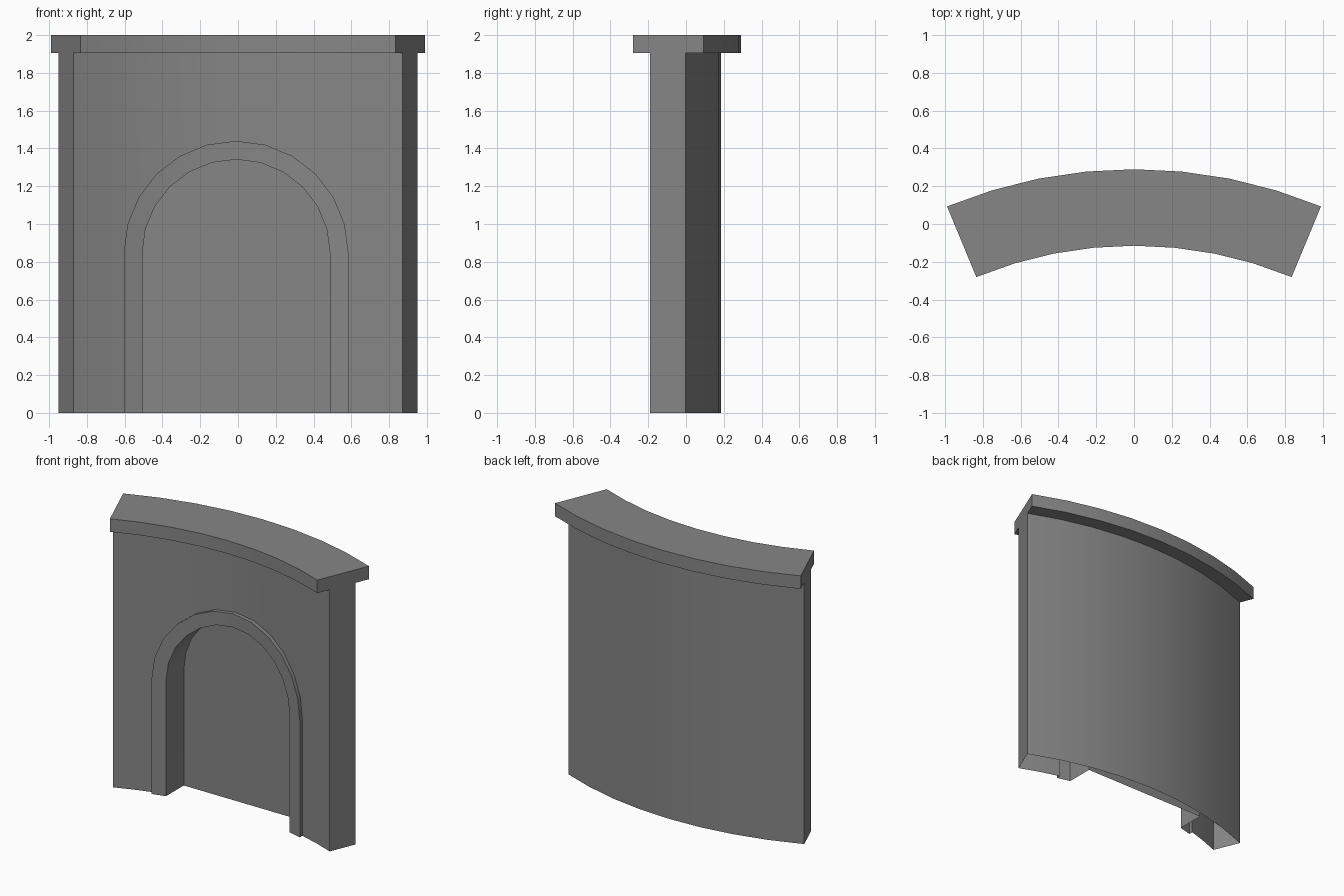
import bpy, bmesh, math

cube = bpy.data.objects.get("Cube")
if cube:
    bpy.data.objects.remove(cube)

CY = -2.297                      # centre of the curved wall's plan
HALF = math.radians(22.5)        # half of the sector angle
WALL_TOP = 1.905
WALL_IN, WALL_OUT, TRIM = 2.279, 2.483, 2.25
ARCH_X, ARCH_Z = -0.01, 0.845
RECESS_Y = 0.10

stone = bpy.data.materials.new("grey stone")
stone.use_nodes = True
grey = (0.24, 0.24, 0.24, 1)
stone.diffuse_color = grey
stone.node_tree.nodes["Principled BSDF"].inputs["Base Color"].default_value = grey


def arc(radius, z, start=-HALF, end=HALF, steps=8):
    angles = [start + (end - start) * i / steps for i in range(steps + 1)]
    return [(radius * math.sin(a), CY + radius * math.cos(a), z) for a in angles]


def on_curve(points, radius):
    return [(x, CY + math.sqrt(radius ** 2 - x * x), z) for x, z in points]


def arch(r, foot=True):
    pts = [(ARCH_X - r * math.cos(math.pi * i / 12), ARCH_Z + r * math.sin(math.pi * i / 12))
           for i in range(13)]
    return [(pts[0][0], 0)] + pts + [(pts[-1][0], 0)] if foot else pts


def raised(points, z):
    return [(p[0], p[1], z) for p in points]


def strip(bm, lower, upper):
    a = [bm.verts.new(p) for p in lower]
    b = [bm.verts.new(p) for p in upper]
    for i in range(len(a) - 1):
        bm.faces.new((a[i], a[i + 1], b[i + 1], b[i]))


def finish(bm, name):
    bmesh.ops.remove_doubles(bm, verts=bm.verts, dist=0.0005)
    mesh = bpy.data.meshes.new(name)
    bm.to_mesh(mesh)
    bm.free()
    obj = bpy.data.objects.new(name, mesh)
    bpy.context.collection.objects.link(obj)
    mesh.materials.append(stone)
    bpy.ops.object.select_all(action='DESELECT')
    obj.select_set(True)
    bpy.context.view_layer.objects.active = obj
    bpy.ops.object.shade_smooth_by_angle(angle=math.radians(30))


outer, inner = arch(0.595), arch(0.497)
left_a = math.asin(outer[0][0] / WALL_IN)
right_a = math.asin(outer[-1][0] / WALL_IN)

# Curved wall, open underneath: front around the arch, ends and back
bm = bmesh.new()
left_panel = arc(WALL_IN, 0, -HALF, left_a, 2)
strip(bm, left_panel, raised(left_panel, WALL_TOP))
crown = on_curve(arch(0.595, foot=False), WALL_IN)
strip(bm, crown, raised(crown, WALL_TOP))
rest = arc(WALL_IN, 0, right_a, HALF, 2) + arc(WALL_OUT, 0)[::-1] + left_panel[:1]
strip(bm, rest, raised(rest, WALL_TOP))
finish(bm, "curved_wall")

# Raised arch trim
bm = bmesh.new()
trim_in, trim_out = on_curve(inner, TRIM), on_curve(outer, TRIM)
strip(bm, trim_in, trim_out)
strip(bm, trim_out, on_curve(outer, WALL_IN))
finish(bm, "arch_trim")

# Niche: jambs, vault and flat back
bm = bmesh.new()
niche_back = [(x, RECESS_Y, z) for x, z in inner]
strip(bm, niche_back, trim_in)
bm.faces.new([bm.verts.new(p) for p in reversed(niche_back)])
finish(bm, "arched_niche")

# Overhanging cap
bm = bmesh.new()
plan = arc(2.182, WALL_TOP) + arc(2.587, WALL_TOP)[::-1]
loop = plan + plan[:1]
strip(bm, loop, raised(loop, 2.0))
bm.faces.new([bm.verts.new(p) for p in raised(plan, 2.0)])
bm.faces.new([bm.verts.new(p) for p in reversed(plan)])
finish(bm, "wall_cap")
